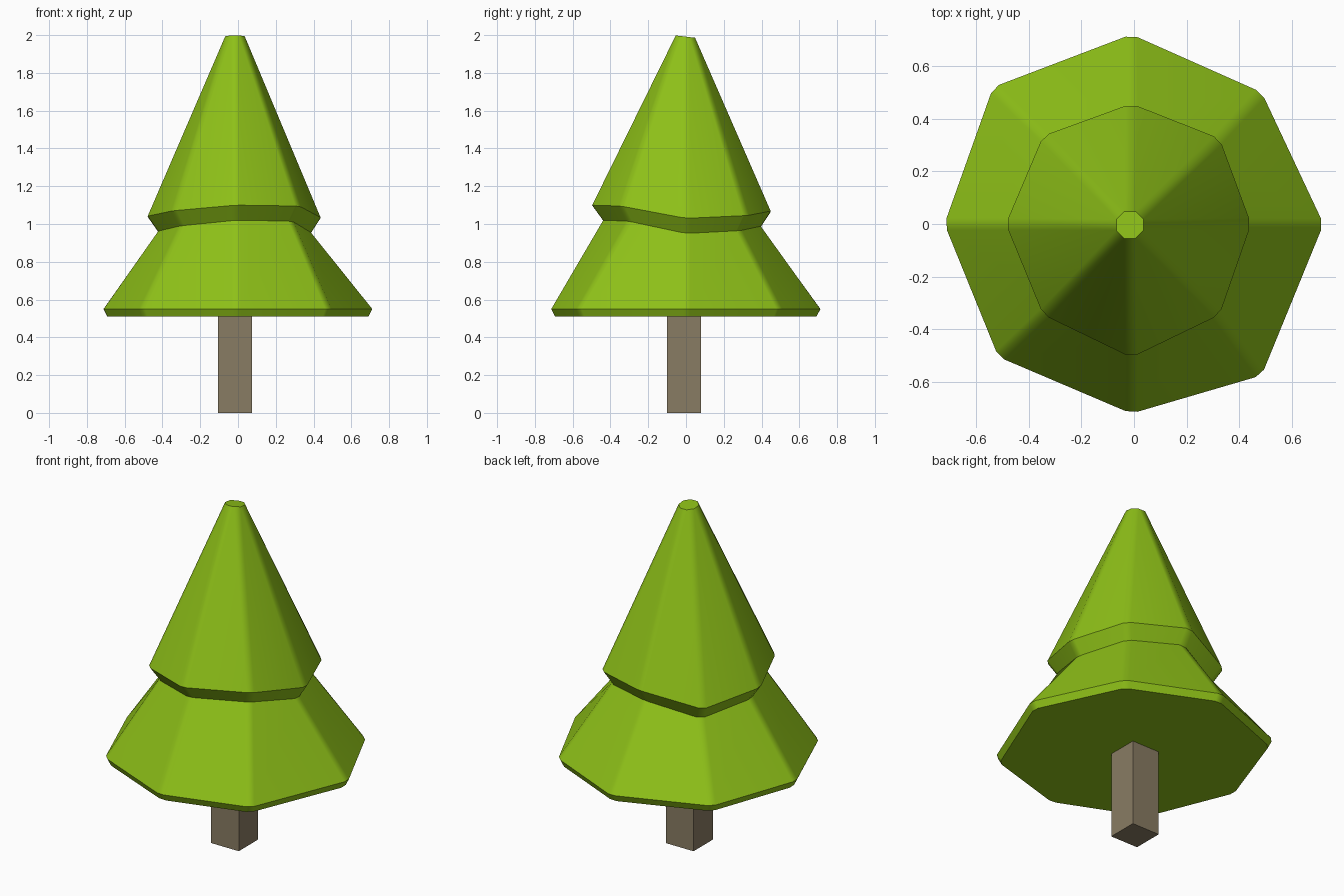
import bpy, bmesh, math
from mathutils import Vector

if "Cube" in bpy.data.objects:
    bpy.data.objects.remove(bpy.data.objects["Cube"])


def material(name, rgb):
    m = bpy.data.materials.new(name)
    m.diffuse_color = (*rgb, 1)
    m.use_nodes = True
    m.node_tree.nodes["Principled BSDF"].inputs["Base Color"].default_value = m.diffuse_color
    return m


def chamfer(corners, d):
    """Cut each corner of a ring, giving two points per corner."""
    out = []
    n = len(corners)
    for i, p in enumerate(corners):
        for q in (corners[i - 1], corners[(i + 1) % n]):
            e = q - p
            out.append(p + e * min(0.5, d / e.length))
    return out


def scaled(ring, s, dz):
    return [Vector((p.x * s, p.y * s, p.z + dz)) for p in ring]


# Irregular octagon rings, counter-clockwise from +x
skirt_rim = [Vector((x, y, 0.55)) for x, y in (
    (0.72, 0), (0.485, 0.5), (-0.01, 0.72), (-0.535, 0.52),
    (-0.72, 0), (-0.515, -0.505), (-0.01, -0.72), (0.485, -0.575))]
upper_rim = [Vector(p) for p in (
    (0.445, 0, 1.03), (0.325, 0.325, 1.045), (-0.01, 0.457, 1.07), (-0.345, 0.335, 1.0),
    (-0.487, 0, 1.04), (-0.345, -0.345, 1.07), (-0.01, -0.507, 1.10), (0.325, -0.345, 1.095))]
tip = []
for i in range(8):
    a = i * math.pi / 4
    y = 0.06 * math.sin(a)
    tip.append(Vector((-0.016 + 0.06 * math.cos(a), y - 0.003, 1.992 - 0.12 * y)))

# Foliage: stacked rings from the underside to the tip
rings = [scaled(skirt_rim, 0.972, -0.04), skirt_rim,
         scaled(upper_rim, 0.885, -0.08), upper_rim, tip]
bm = bmesh.new()
loops = [[bm.verts.new(p) for p in chamfer(r, 0.024)] for r in rings]
for lo, hi in zip(loops, loops[1:]):
    for i in range(16):
        j = (i + 1) % 16
        bm.faces.new((lo[i], lo[j], hi[j], hi[i]))
bm.faces.new(loops[0][::-1])
bm.faces.new(loops[-1])
bmesh.ops.remove_doubles(bm, verts=bm.verts, dist=0.001)
bmesh.ops.recalc_face_normals(bm, faces=bm.faces)
mesh = bpy.data.meshes.new("foliage")
bm.to_mesh(mesh)
bm.free()
foliage = bpy.data.objects.new("foliage", mesh)
bpy.context.collection.objects.link(foliage)
mesh.materials.append(material("leaf_green", (0.27, 0.53, 0.009)))
bpy.context.view_layer.objects.active = foliage
foliage.select_set(True)
bpy.ops.object.shade_smooth_by_angle(angle=math.radians(35))
wn = foliage.modifiers.new("weighted_normals", 'WEIGHTED_NORMAL')
wn.keep_sharp = True

# Trunk: square post reaching into the foliage
bpy.ops.mesh.primitive_cube_add(size=1, location=(-0.015, -0.01, 0.265))
trunk = bpy.context.object
trunk.name = "trunk"
trunk.scale = (0.18, 0.18, 0.53)
trunk.data.materials.append(material("bark", (0.25, 0.2, 0.125)))
